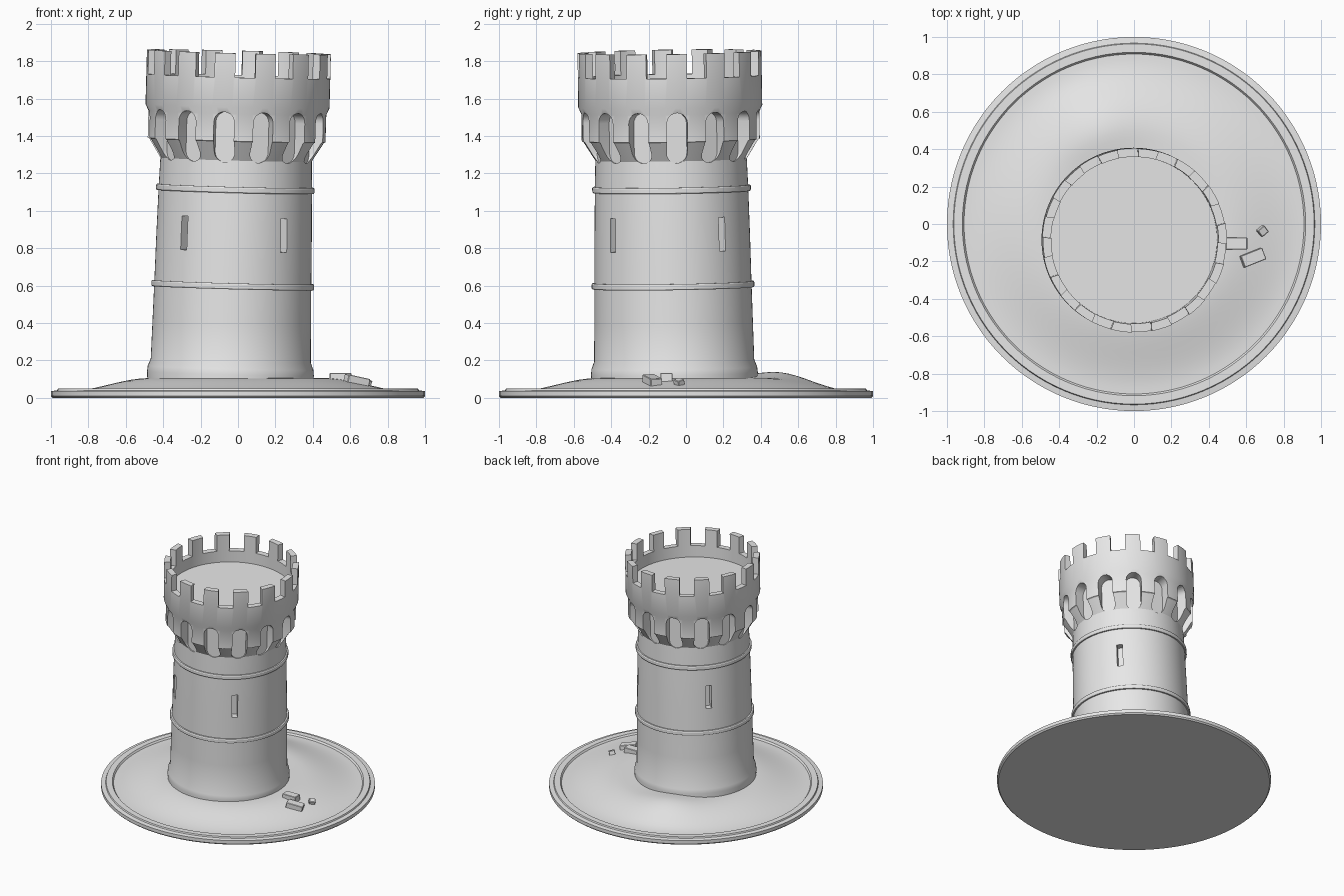
import bpy, bmesh, math
from mathutils import Matrix, Vector

cube = bpy.data.objects.get("Cube")
if cube:
    bpy.data.objects.remove(cube, do_unlink=True)

stone = bpy.data.materials.new("grey stone")
stone.use_nodes = True
stone.diffuse_color = (0.8, 0.8, 0.8, 1)
stone.node_tree.nodes["Principled BSDF"].inputs["Base Color"].default_value = (0.8, 0.8, 0.8, 1)

# The tower leans very slightly
LEAN = (Matrix.Translation((-0.044, -0.06, 0)) @ Matrix.Rotation(0.0265, 4, 'Y')
        @ Matrix.Rotation(0.0155, 4, 'X'))
BAYS = 14
PHASE = -8.5


def make(name, bm):
    bmesh.ops.recalc_face_normals(bm, faces=bm.faces)
    mesh = bpy.data.meshes.new(name)
    bm.to_mesh(mesh)
    bm.free()
    mesh.materials.append(stone)
    ob = bpy.data.objects.new(name, mesh)
    bpy.context.collection.objects.link(ob)
    return ob


def smooth(ob, angle=30):
    bpy.ops.object.select_all(action='DESELECT')
    ob.select_set(True)
    bpy.context.view_layer.objects.active = ob
    bpy.ops.object.shade_smooth_by_angle(angle=math.radians(angle))


def lathe(name, profile, height=None, steps=112):
    """Revolve (radius, z) points; radius 0 becomes a pole."""
    bm = bmesh.new()
    rings = []
    for r, z in profile:
        if r == 0:
            rings.append([bm.verts.new((0, 0, z))] * steps)
            continue
        ring = []
        for i in range(steps):
            a = math.tau * i / steps
            x, y = r * math.cos(a), r * math.sin(a)
            ring.append(bm.verts.new((x, y, z + (height(x, y, r) if height else 0))))
        rings.append(ring)
    for lo, hi in zip(rings, rings[1:]):
        for i in range(steps):
            j = (i + 1) % steps
            corners = list(dict.fromkeys((lo[i], lo[j], hi[j], hi[i])))
            bm.faces.new(corners)
    return make(name, bm)


def prism(bm, outline, r0, r1, azimuth):
    """Extrude a (sideways, z) outline radially; azimuth 0 is the front."""
    turn = Matrix.Rotation(math.radians(azimuth), 4, 'Z')
    near, far = [[bm.verts.new(turn @ Vector((u, -r, z))) for u, z in outline] for r in (r0, r1)]
    bm.faces.new(near)
    bm.faces.new(far[::-1])
    n = len(outline)
    for i in range(n):
        j = (i + 1) % n
        bm.faces.new((near[i], far[i], far[j], near[j]))


def rect(w, z0, z1):
    return [(-w, z0), (w, z0), (w, z1), (-w, z1)]


def capsule(w, z0, z1, n=10):
    pts = []
    for mid, start in ((z1 - w, 0), (z0 + w, math.pi)):
        for i in range(n + 1):
            a = start + math.pi * i / n
            pts.append((w * math.cos(a), mid + w * math.sin(a)))
    return pts


# Ground plate with stepped rim
lathe_plate = lathe("base_plate", [(0, 0), (0.99, 0), (1.0, 0.01), (1.0, 0.036), (0.967, 0.04),
                                   (0.963, 0.05), (0.918, 0.05), (0.908, 0.036), (0, 0.036)])
smooth(lathe_plate)


# Gently mounded soil
def mound(x, y, r):
    t = min(1, max(0, (0.9 - r) / 0.42))
    rise = 0.068 * t * t * (3 - 2 * t)
    hump = 0.035 * math.exp(-((x + 0.2) ** 2 + (y - 0.5) ** 2) / 0.05)
    return rise + hump * min(1, t * 3)


soil = lathe("soil_mound", [(0.915 * i / 24, 0.037) for i in range(25)], mound)
smooth(soil, 60)

# Tower shaft, corbel ring and hollow crown in one turned solid
tower = lathe("tower", [(0, 0.04), (0.44, 0.04), (0.446, 0.13), (0.443, 0.16), (0.428, 0.2),
                        (0.424, 0.4), (0.42, 0.6), (0.416, 0.85), (0.41, 1.12), (0.405, 1.275),
                        (0.467, 1.375), (0.476, 1.38), (0.476, 1.525), (0.492, 1.56),
                        (0.492, 1.85), (0.447, 1.85), (0.445, 1.63), (0, 1.63)])

bm = bmesh.new()
for k in range(BAYS):
    az = PHASE + k * 360 / BAYS
    prism(bm, capsule(0.055, 1.265, 1.535), 0.397, 0.6, az)
    prism(bm, rect(0.054, 1.72, 1.95), 0.4, 0.6, az + 180 / BAYS)
for az in (40, 130, -130, -40):
    prism(bm, rect(0.021, 0.79, 0.97), 0.36, 0.6, az)
cutter = make("tower_cutter", bm)
cutter.hide_render = True

mod = tower.modifiers.new("openings", 'BOOLEAN')
mod.operation = 'DIFFERENCE'
mod.solver = 'EXACT'
mod.object = cutter
bpy.ops.object.select_all(action='DESELECT')
tower.select_set(True)
bpy.context.view_layer.objects.active = tower
bpy.ops.object.modifier_apply(modifier=mod.name)
bpy.data.objects.remove(cutter, do_unlink=True)
smooth(tower, 25)
tower.matrix_world = LEAN

# String courses around the shaft
for name, z, r in (("lower_band", 0.603, 0.435), ("upper_band", 1.118, 0.424)):
    inner = r - 0.025
    band = lathe(name, [(inner, z - 0.016), (r - 0.004, z - 0.016), (r, z - 0.01), (r, z + 0.01),
                        (r - 0.004, z + 0.016), (inner, z + 0.016), (inner, z - 0.016)])
    smooth(band)
    band.matrix_world = LEAN

# Fallen stone blocks
blocks = [((0.548, -0.105, 0.106), (0.115, 0.064, 0.055), (0, 0, 0)),
          ((0.635, -0.18, 0.092), (0.125, 0.066, 0.045), (0.05, 0.2, 0.38)),
          ((0.685, -0.037, 0.08), (0.045, 0.042, 0.04), (0.3, 0.2, 0.7))]
for i, (loc, size, rot) in enumerate(blocks):
    bm = bmesh.new()
    bmesh.ops.create_cube(bm, size=1)
    bmesh.ops.scale(bm, vec=size, verts=bm.verts)
    bmesh.ops.bevel(bm, geom=bm.edges[:], offset=0.003, segments=1, affect='EDGES')
    block = make(f"fallen_block_{i + 1}", bm)
    block.location, block.rotation_euler = loc, rot
